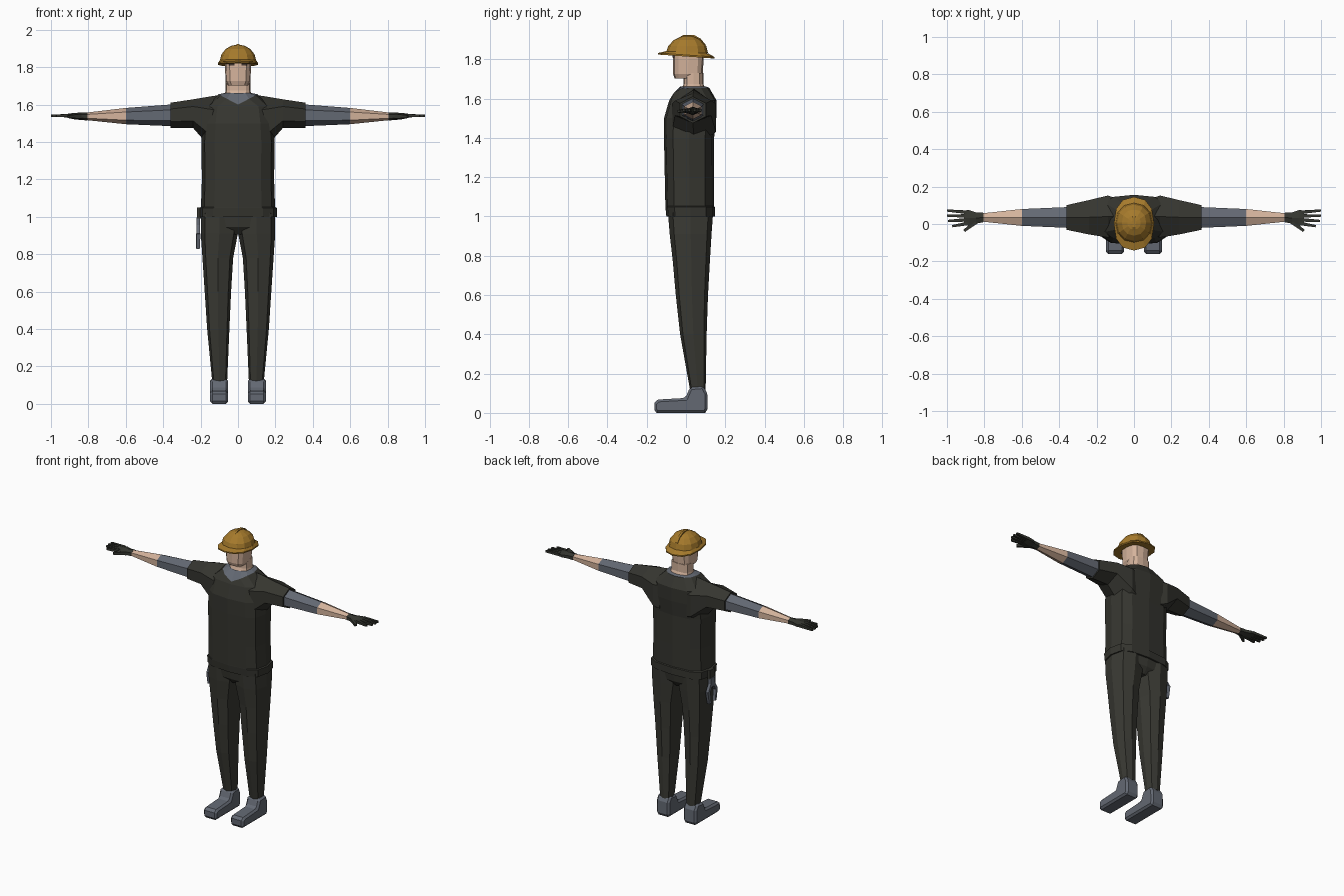
import bpy, bmesh, math
from mathutils import Vector

if "Cube" in bpy.data.objects:
    bpy.data.objects.remove(bpy.data.objects["Cube"])


def material(name, rgb):
    m = bpy.data.materials.new(name)
    m.diffuse_color = (*rgb, 1)
    m.use_nodes = True
    m.node_tree.nodes["Principled BSDF"].inputs["Base Color"].default_value = m.diffuse_color
    return m


SHIRT = material("shirt dark olive", (0.036, 0.036, 0.029))
TROUSER = material("trouser dark olive", (0.041, 0.041, 0.033))
GLOVE = material("glove dark", (0.036, 0.038, 0.030))
GREY = material("slate grey", (0.125, 0.14, 0.17))
SKIN = material("skin", (0.66, 0.45, 0.33))
HAT = material("hat ochre", (0.38, 0.195, 0.025))
EYE = material("eye brown", (0.05, 0.035, 0.03))


def finish(name, bm, mats):
    bmesh.ops.recalc_face_normals(bm, faces=bm.faces)
    me = bpy.data.meshes.new(name)
    bm.to_mesh(me)
    bm.free()
    for m in mats:
        me.materials.append(m)
    ob = bpy.data.objects.new(name, me)
    bpy.context.collection.objects.link(ob)
    return ob


def loft(name, rings, mats, bands=None, side=1, caps=True):
    """Skin a list of equal rings; bands gives the material index per strip."""
    bm = bmesh.new()
    vs = [[bm.verts.new((p[0] * side, p[1], p[2])) for p in r] for r in rings]
    n = len(vs[0])
    for k in range(len(vs) - 1):
        for i in range(n):
            j = (i + 1) % n
            f = bm.faces.new((vs[k][i], vs[k][j], vs[k + 1][j], vs[k + 1][i]))
            f.material_index = bands[k] if bands else 0
    if caps:
        bm.faces.new(vs[0])
        f = bm.faces.new(vs[-1])
        f.material_index = bands[-1] if bands else 0
    return finish(name, bm, mats)


def oval(z, x0, x1, y0, y1, p=0.65, n=12, tilt=0.0):
    """Horizontal rounded-box ring between the given limits."""
    pts = []
    for i in range(n):
        a = 2 * math.pi * i / n
        c, s = math.cos(a), math.sin(a)
        c = math.copysign(abs(c) ** p, c) if abs(c) > 1e-6 else 0
        s = math.copysign(abs(s) ** p, s) if abs(s) > 1e-6 else 0
        y = (y0 + y1) / 2 + s * (y1 - y0) / 2
        pts.append(Vector(((x0 + x1) / 2 + c * (x1 - x0) / 2, y, z + tilt * y)))
    return pts


def hexa(x, y, w, z0, z1):
    """Upright six-sided ring across the arm, points at top and bottom."""
    zc, h = (z0 + z1) / 2, (z1 - z0) / 2
    shape = [(0, 1), (1, .5), (1, -.5), (0, -1), (-1, -.5), (-1, .5)]
    return [Vector((x, y + a * w, zc + b * h)) for a, b in shape]


def bar(name, a, b, r0, r1, mat, side=1):
    """Tapered square bar from a to b."""
    a, b = Vector(a), Vector(b)
    q = (b - a).to_track_quat('Z', 'Y')
    corner = [(1, 1), (-1, 1), (-1, -1), (1, -1)]
    rings = [[c + q @ Vector((u * r, v * r, 0)) for u, v in corner]
             for c, r in ((a, r0), (b, r1))]
    return loft(name, rings, [mat], side=side)


def box(name, c, s, mat):
    bm = bmesh.new()
    bmesh.ops.create_cube(bm, size=1)
    for v in bm.verts:
        v.co = Vector(c) + Vector([v.co[i] * s[i] for i in range(3)])
    return finish(name, bm, [mat])


# Shirt body with hem band and V neckline
collar = oval(1.655, -.105, .105, -.072, .118, p=0.85)
for v in collar:
    if v.y < 0.02:
        v.z -= 0.055 * (1 - abs(v.x) / 0.105)
body = [(1.0, .208, -.10, .148), (1.048, .208, -.105, .148), (1.052, .198, -.105, .142),
        (1.2, .193, -.108, .142), (1.40, .196, -.112, .143), (1.50, .188, -.112, .154),
        (1.59, .172, -.086, .156)]
loft("shirt", [oval(z, -x, x, a, b) for z, x, a, b in body] + [collar],
     [SHIRT], caps=False)
loft("shirt_bottom", [oval(.999, -.205, .205, -.098, .146),
                      oval(1.01, -.205, .205, -.098, .146)], [SHIRT])

# Undershirt filling the neckline
neck_hole = oval(1.662, -.07, .07, -.028, .10, p=0.85)
loft("undershirt", [[v.copy() for v in collar], neck_hole], [GREY], caps=False)

# Neck, head and eyes
loft("neck", [oval(1.63, -.075, .075, -.03, .11), oval(1.675, -.067, .067, -.012, .088),
              oval(1.73, -.066, .066, -.012, .088)], [SKIN])
loft("head", [oval(1.703, -.054, .054, -.058, .06), oval(1.725, -.066, .066, -.066, .085),
              oval(1.80, -.07, .07, -.066, .09), oval(1.86, -.07, .07, -.064, .09)], [SKIN])
for s in (-1, 1):
    box("eye", (s * .034, -.0635, 1.816), (.028, .008, .012), EYE)

# Hard hat: brim, dome and centre ridge
loft("hat_brim", [oval(1.814, -.108, .108, -.142, .145, .85, tilt=-.07),
                  oval(1.822, -.108, .108, -.142, .145, .85, tilt=-.07),
                  oval(1.836, -.098, .098, -.102, .112, .9, tilt=-.05)], [HAT])
dome = [(1.832, .098, -.102, .112), (1.868, .089, -.09, .103), (1.898, .065, -.062, .078),
        (1.914, .036, -.03, .046), (1.919, .012, -.005, .02)]
loft("hat_dome", [oval(z, -x, x, a, b, .9) for z, x, a, b in dome], [HAT])
ridge = [(-.055, 1.897), (-.015, 1.921), (.04, 1.922), (.075, 1.903), (.1, 1.872)]
loft("hat_ridge", [[(-.011, y, z - .025), (.011, y, z - .025), (.007, y, z + .002),
                    (-.007, y, z + .002)] for y, z in ridge], [HAT])

# Pelvis
loft("pelvis", [oval(.905, -.06, .06, -.045, .095), oval(.945, -.185, .185, -.08, .125),
                oval(1.02, -.195, .195, -.092, .138)], [TROUSER])

boot_profile = [(.11, .02), (.098, 0), (-.15, 0), (-.161, .015), (-.161, .052),
                (-.142, .068), (-.003, .076), (.02, .13), (.088, .136), (.108, .10)]
leg = [(.12, .058, .138, .02, .10), (.4, .046, .165, -.03, .105), (.6, .037, .178, -.052, .112),
       (.78, .026, .190, -.068, .122), (.91, .001, .199, -.083, .13), (1.02, .001, .196, -.092, .138)]
fingers = [((.895, .063), (.999, .072)), ((.90, .043), (1.0, .045)),
           ((.90, .022), (.995, .016)), ((.89, .003), (.972, -.012))]

for s, tag in ((-1, "right"), (1, "left")):
    # Sleeve of the shirt, then undershirt sleeve and bare forearm
    loft(tag + "_sleeve", [hexa(.10, .04, .10, 1.34, 1.65), hexa(.14, .04, .112, 1.36, 1.645),
                           hexa(.24, .036, .092, 1.475, 1.628),
                           hexa(.36, .035, .066, 1.475, 1.61)], [SHIRT], side=s)
    loft(tag + "_arm", [hexa(.34, .035, .056, 1.484, 1.602), hexa(.6, .035, .045, 1.495, 1.582),
                        hexa(.82, .035, .021, 1.518, 1.556)], [GREY, SKIN], [0, 1], side=s)
    # Glove with four fingers and thumb
    loft(tag + "_glove", [hexa(.805, .035, .025, 1.515, 1.559), hexa(.845, .032, .030, 1.518, 1.557),
                          hexa(.88, .033, .041, 1.522, 1.555),
                          hexa(.91, .033, .040, 1.528, 1.551)], [GLOVE], side=s)
    for (x0, y0), (x1, y1) in fingers:
        bar(tag + "_finger", (x0, y0, 1.541), (x1, y1, 1.54), .0095, .006, GLOVE, s)
    bar(tag + "_thumb", (.845, .012, 1.538), (.908, -.037, 1.535), .012, .007, GLOVE, s)
    # Trouser leg
    loft(tag + "_leg", [oval(z, a, b, c, d, .7, 8) for z, a, b, c, d in leg], [TROUSER], side=s)
    # Boot from a side profile, with trimmed edges
    boot = loft(tag + "_boot", [[(x, y, z) for y, z in boot_profile] for x in (.053, .149)],
                [GREY], side=s)
    bev = boot.modifiers.new("trim", 'BEVEL')
    bev.width, bev.segments, bev.limit_method = .012, 1, 'ANGLE'
    bev.angle_limit = math.radians(60)

# Pliers hanging at the hip
box("tool_loop", (-.208, .03, 1.02), (.02, .05, .06), SHIRT)
box("tool_joint", (-.213, .03, .965), (.02, .045, .06), GREY)
for d in (-1, 1):
    bar("tool_handle_upper", (-.213, .03 + d * .012, .955), (-.213, .03 + d * .04, .905), .010, .010, GREY)
    bar("tool_handle_lower", (-.213, .03 + d * .04, .91), (-.215, .03 + d * .028, .83), .011, .009, GREY)
